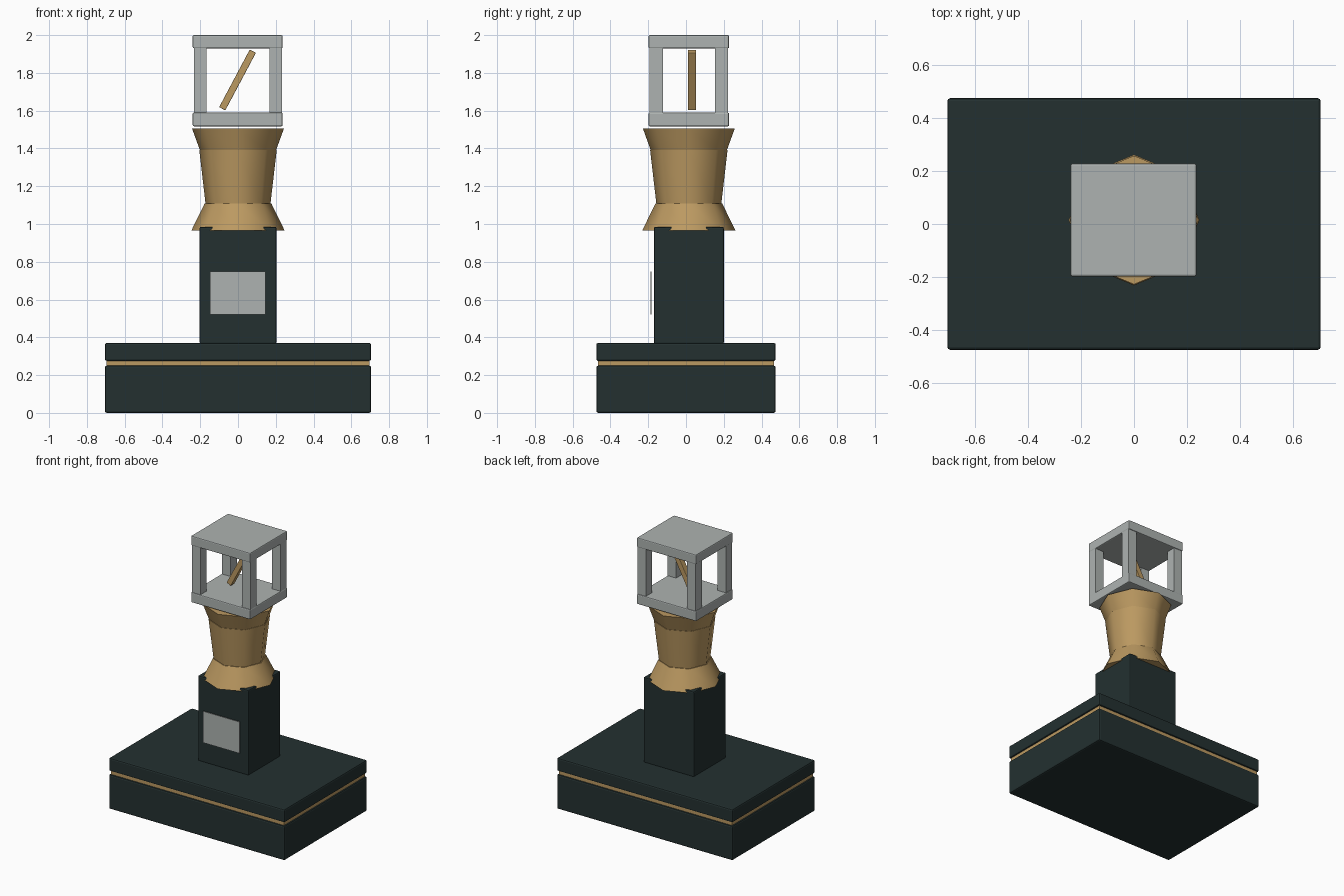
import bpy
import math

if "Cube" in bpy.data.objects:
    bpy.data.objects.remove(bpy.data.objects["Cube"])


def material(name, color):
    m = bpy.data.materials.new(name)
    m.diffuse_color = (*color, 1)
    m.use_nodes = True
    m.node_tree.nodes["Principled BSDF"].inputs["Base Color"].default_value = m.diffuse_color
    return m


DARK = material("dark green black", (0.017, 0.030, 0.030))
GOLD = material("gold", (0.50, 0.32, 0.12))
SILVER = material("silver grey", (0.42, 0.45, 0.44))
CY = 0.015  # depth centre of the column and everything above it


def box(name, x, y, z, mat, bevel=0.0):
    """Box from (min, max) ranges with an optional small bevel."""
    size = [r[1] - r[0] for r in (x, y, z)]
    bpy.ops.mesh.primitive_cube_add(size=1, location=[sum(r) / 2 for r in (x, y, z)])
    ob = bpy.context.object
    ob.name = name
    ob.scale = size
    bpy.ops.object.transform_apply(location=False, rotation=False, scale=True)
    ob.data.materials.append(mat)
    if bevel:
        mod = ob.modifiers.new("soft edges", 'BEVEL')
        mod.width = bevel
        mod.segments = 2
    return ob


def cone(name, r0, r1, z0, z1):
    """Eight-sided smooth frustum with its corners on the axes."""
    bpy.ops.mesh.primitive_cone_add(vertices=8, radius1=r0, radius2=r1, depth=z1 - z0,
                                    location=(0, CY, (z0 + z1) / 2))
    ob = bpy.context.object
    ob.name = name
    ob.data.materials.append(GOLD)
    bpy.ops.object.shade_smooth_by_angle(angle=math.radians(50))


# Plinth: two dark slabs with a gold band between
box("base_lower", (-0.705, 0.705), (-0.475, 0.475), (0, 0.25), DARK, 0.01)
box("base_band", (-0.695, 0.695), (-0.465, 0.465), (0.24, 0.285), GOLD)
box("base_upper", (-0.705, 0.705), (-0.475, 0.475), (0.275, 0.37), DARK, 0.01)

# Column and thin plaque in front of it
box("column", (-0.203, 0.203), (-0.17, 0.20), (0.365, 0.985), DARK, 0.008)
box("plaque", (-0.149, 0.145), (-0.189, -0.182), (0.52, 0.748), SILVER)

# Flared gold neck
cone("neck_foot", 0.247, 0.177, 0.965, 1.108)
cone("neck_body", 0.172, 0.205, 1.108, 1.392)
cone("neck_collar", 0.202, 0.243, 1.392, 1.505)

# Open cage: two plates and four posts
for name, z in (("cage_floor", (1.517, 1.59)), ("cage_roof", (1.93, 2.0))):
    box(name, (-0.24, 0.236), (CY - 0.213, CY + 0.213), z, SILVER, 0.007)
for sx, side in ((-1, "left"), (1, "right")):
    for sy, end in ((-1, "front"), (1, "back")):
        x = sorted((sx * 0.166, sx * 0.234))
        y = sorted((CY + sy * 0.138, CY + sy * 0.208))
        box(f"cage_post_{end}_{side}", x, y, (1.585, 1.935), SILVER)

# Tilted bar floating inside the cage
bar = box("tilted_bar", (-0.021, 0.016), (0.011, 0.053), (1.59, 1.935), GOLD, 0.003)
bar.rotation_euler[1] = math.radians(28)
